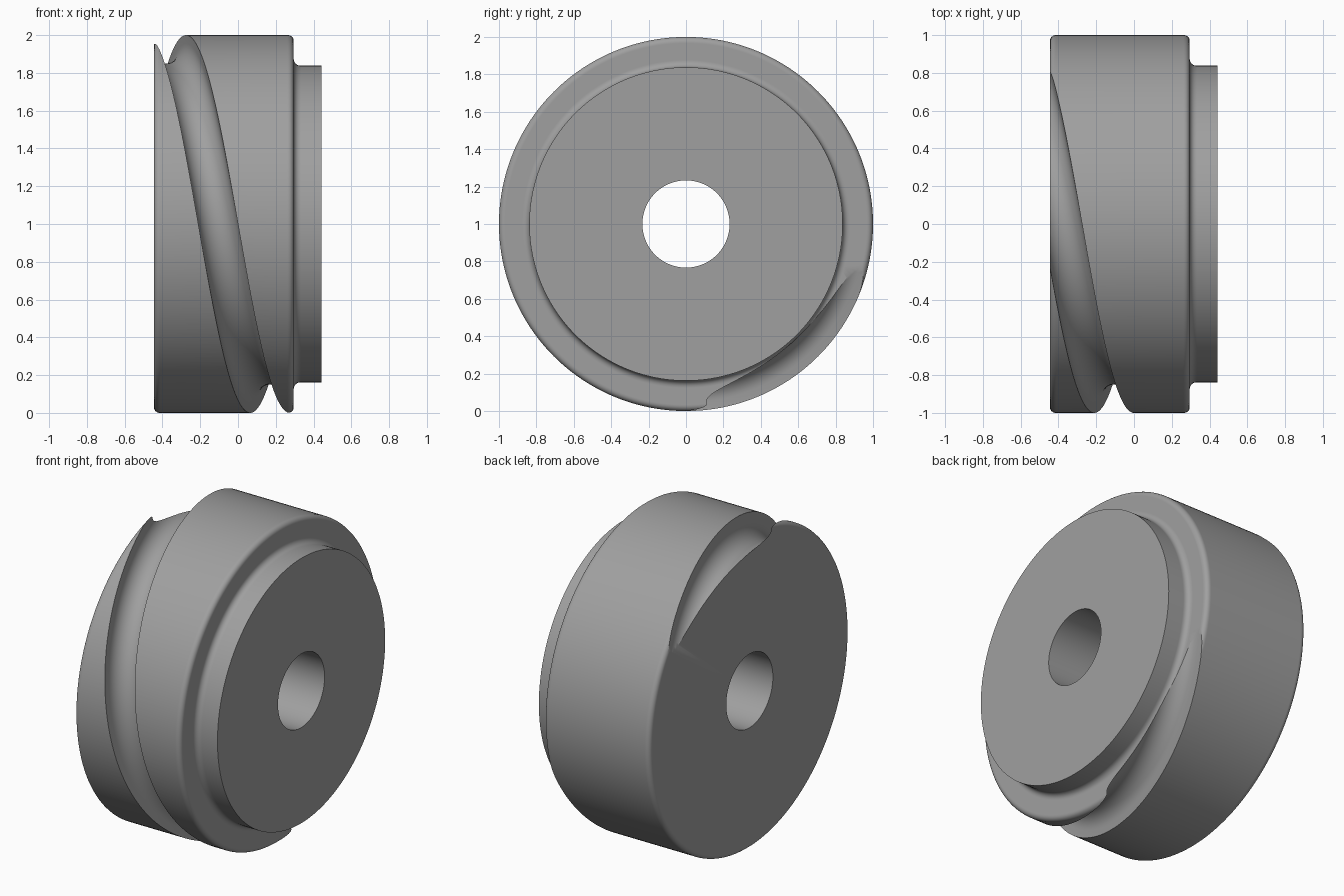
import bpy, bmesh, math
from math import sin, cos, pi

if "Cube" in bpy.data.objects:
    bpy.data.objects.remove(bpy.data.objects["Cube"])

LEFT, RIGHT, HUB_END = -0.445, 0.295, 0.443   # stations along the x axis
R, HUB_R, BORE_R = 1.0, 0.838, 0.233          # radii
EDGE = 0.03                                   # rounding of the drum rims
SEG = 192


def arc(cx, cr, rad, a0, a1, n=6):
    """Points (x, radius) on an arc, angles in degrees."""
    return [(cx + rad * cos(math.radians(a0 + (a1 - a0) * i / n)),
             cr + rad * sin(math.radians(a0 + (a1 - a0) * i / n))) for i in range(n + 1)]


def sweep(name, sections, closed):
    """Skin equal closed sections into a solid; cap the ends if not closed."""
    bm = bmesh.new()
    rings = [[bm.verts.new(p) for p in s] for s in sections]
    n = len(rings[0])
    for k in range(len(rings) if closed else len(rings) - 1):
        a, b = rings[k], rings[(k + 1) % len(rings)]
        for i in range(n):
            j = (i + 1) % n
            bm.faces.new((a[i], a[j], b[j], b[i]))
    if not closed:
        bm.faces.new(rings[0])
        bm.faces.new(rings[-1])
    bmesh.ops.recalc_face_normals(bm, faces=bm.faces)
    mesh = bpy.data.meshes.new(name)
    bm.to_mesh(mesh)
    bm.free()
    obj = bpy.data.objects.new(name, mesh)
    bpy.context.collection.objects.link(obj)
    return obj


def around(x, r, t):
    """Point at angle t from the top, turning towards the front."""
    return (x, -r * sin(t), 1 + r * cos(t))


# Drum with rounded rims, stepped hub and bore, turned about the x axis
G = 0.004  # guard loops keep the flat areas flat under smooth shading
profile = [(LEFT, BORE_R), (LEFT, R - EDGE - G)]
profile += arc(LEFT + EDGE, R - EDGE, EDGE, 180, 90)
profile += [(LEFT + EDGE + G, R), (RIGHT - EDGE - G, R)]
profile += arc(RIGHT - EDGE, R - EDGE, EDGE, 90, 0)
profile += [(RIGHT, R - EDGE - G), (RIGHT, HUB_R + 0.035 + G)]
profile += arc(RIGHT + 0.035, HUB_R + 0.035, 0.035, 180, 270)
profile += [(RIGHT + 0.035 + G, HUB_R), (HUB_END, HUB_R), (HUB_END, BORE_R)]
drum = sweep("grooved_drum",
             [[around(x, r, 2 * pi * k / SEG) for x, r in profile] for k in range(SEG)], True)

# Round-bottomed helical groove cutter
HALF, FLOOR, SLOPE = 0.105, 0.85, 0.175
u_shape = [(-HALF, 1.2)] + arc(0, FLOOR + HALF, HALF, 180, 360, 20) + [(HALF, 1.2)]
T0, T1, STEPS = -1.25, 4.6, 180
sections = []
for k in range(STEPS + 1):
    t = T0 + (T1 - T0) * k / STEPS
    sections.append([around(-0.38 + SLOPE * t + dx, r, t) for dx, r in u_shape])
cutter = sweep("groove_cutter", sections, False)
cutter.hide_render = True

steel = bpy.data.materials.new("grey_steel")
steel.diffuse_color = (0.35, 0.35, 0.35, 1)
steel.use_nodes = True
steel.node_tree.nodes["Principled BSDF"].inputs["Base Color"].default_value = steel.diffuse_color
for obj in (drum, cutter):
    obj.data.materials.append(steel)

# Cut the groove
cut = drum.modifiers.new("groove", 'BOOLEAN')
cut.operation = 'DIFFERENCE'
cut.solver = 'EXACT'
cut.object = cutter
bpy.context.view_layer.objects.active = drum
drum.select_set(True)
bpy.ops.object.modifier_apply(modifier=cut.name)
bpy.data.objects.remove(cutter)

bpy.ops.object.shade_smooth_by_angle(angle=math.radians(30))
